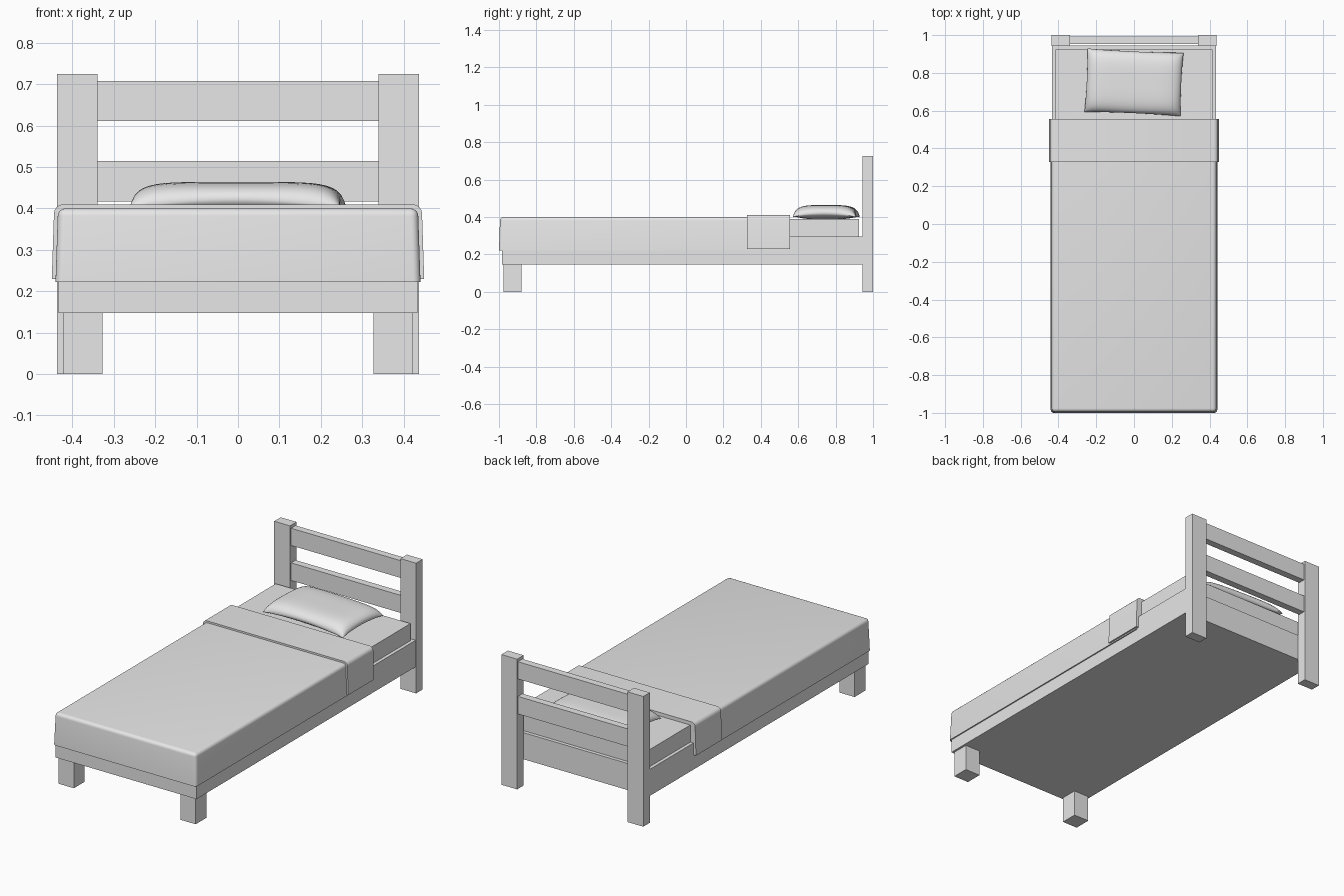
import bpy, bmesh, math
from mathutils import Matrix

cube = bpy.data.objects.get("Cube")
if cube:
    bpy.data.objects.remove(cube, do_unlink=True)

grey = bpy.data.materials.new("light_grey")
grey.use_nodes = True
grey.diffuse_color = (0.8, 0.8, 0.8, 1)
grey.node_tree.nodes["Principled BSDF"].inputs["Base Color"].default_value = (0.8, 0.8, 0.8, 1)


def finish(name, bm, smooth=False):
    bmesh.ops.recalc_face_normals(bm, faces=bm.faces)
    mesh = bpy.data.meshes.new(name)
    bm.to_mesh(mesh)
    bm.free()
    mesh.materials.append(grey)
    obj = bpy.data.objects.new(name, mesh)
    bpy.context.collection.objects.link(obj)
    if smooth:
        bpy.ops.object.select_all(action='DESELECT')
        obj.select_set(True)
        bpy.context.view_layer.objects.active = obj
        bpy.ops.object.shade_smooth_by_angle(angle=math.radians(40))
    return obj


def box_mesh(x, y, z):
    bm = bmesh.new()
    bmesh.ops.create_cube(bm, size=1)
    for v in bm.verts:
        for i, (lo, hi) in enumerate((x, y, z)):
            v.co[i] = lo if v.co[i] < 0 else hi
    return bm


def box(name, x, y, z):
    return finish(name, box_mesh(x, y, z))


def cover(name, half, y, z, flare, radius, round_foot):
    """Draped cloth block: flared sides and rounded upper edges."""
    bm = box_mesh((-half, half), y, z)
    for v in bm.verts:
        if v.co.z > z[0] + 0.01:
            v.co.x *= 1 - flare / half
            if round_foot and v.co.y < 0:
                v.co.y += flare
    edges = []
    for e in bm.edges:
        a, b = (v.co for v in e.verts)
        on_top = min(a.z, b.z) > z[0] + 0.01
        along_side = abs(a.y - b.y) > 0.1
        at_foot = max(a.y, b.y) < 0
        if (on_top and along_side) or (round_foot and at_foot and max(a.z, b.z) > z[0] + 0.01):
            edges.append(e)
    bmesh.ops.bevel(bm, geom=edges, offset=radius, segments=5, profile=0.5, affect='EDGES')
    return finish(name, bm, True)


# Bed base and mattress
box("bed_frame", (-0.434, 0.434), (-0.985, 0.945), (0.147, 0.295))
box("mattress", (-0.415, 0.415), (-0.97, 0.925), (0.25, 0.39))

# Foot legs and headboard posts, one per side
for side, s in (("left", 1), ("right", -1)):
    box("foot_leg_" + side, sorted((s * 0.328, s * 0.422)), (-0.975, -0.88), (0, 0.15))
    box("headboard_post_" + side, sorted((s * 0.34, s * 0.437)), (0.943, 1.0), (0, 0.725))

# Headboard slats
for label, z in (("upper", (0.612, 0.708)), ("lower", (0.417, 0.515))):
    box("headboard_slat_" + label, (-0.345, 0.345), (0.953, 0.993), z)

# Blanket and its turned-down band
cover("blanket", 0.441, (-1.0, 0.54), (0.222, 0.4), 0.006, 0.018, True)
cover("blanket_fold", 0.45, (0.327, 0.555), (0.229, 0.41), 0.006, 0.022, False)

# Pillow: two bulging sheets meeting at a seam that dips at the corners
bm = bmesh.new()
bmesh.ops.create_grid(bm, x_segments=28, y_segments=22, size=1)
bmesh.ops.duplicate(bm, geom=bm.verts[:] + bm.edges[:] + bm.faces[:])
bm.verts.ensure_lookup_table()
half_count = len(bm.verts) // 2
for i, v in enumerate(bm.verts):
    u, w = (math.sin(c * math.pi / 2) for c in v.co.xy)
    seam = 0.4 + 0.022 * (1 - u * u * w * w)
    bulge = math.sqrt(max(0, (1 - u ** 6) * (1 - w ** 4)))
    target = 0.464 if i < half_count else 0.388
    v.co = (0.255 * u * (1 - 0.02 * (1 - w * w)),
            0.168 * w * (1 - 0.03 * (1 - u * u)),
            seam + (target - seam) * bulge)
bmesh.ops.remove_doubles(bm, verts=bm.verts, dist=0.0002)
bmesh.ops.transform(bm, verts=bm.verts,
                    matrix=Matrix.Translation((0, 0.75, 0)) @ Matrix.Rotation(math.radians(-2.6), 4, 'Z'))
finish("pillow", bm, True)
